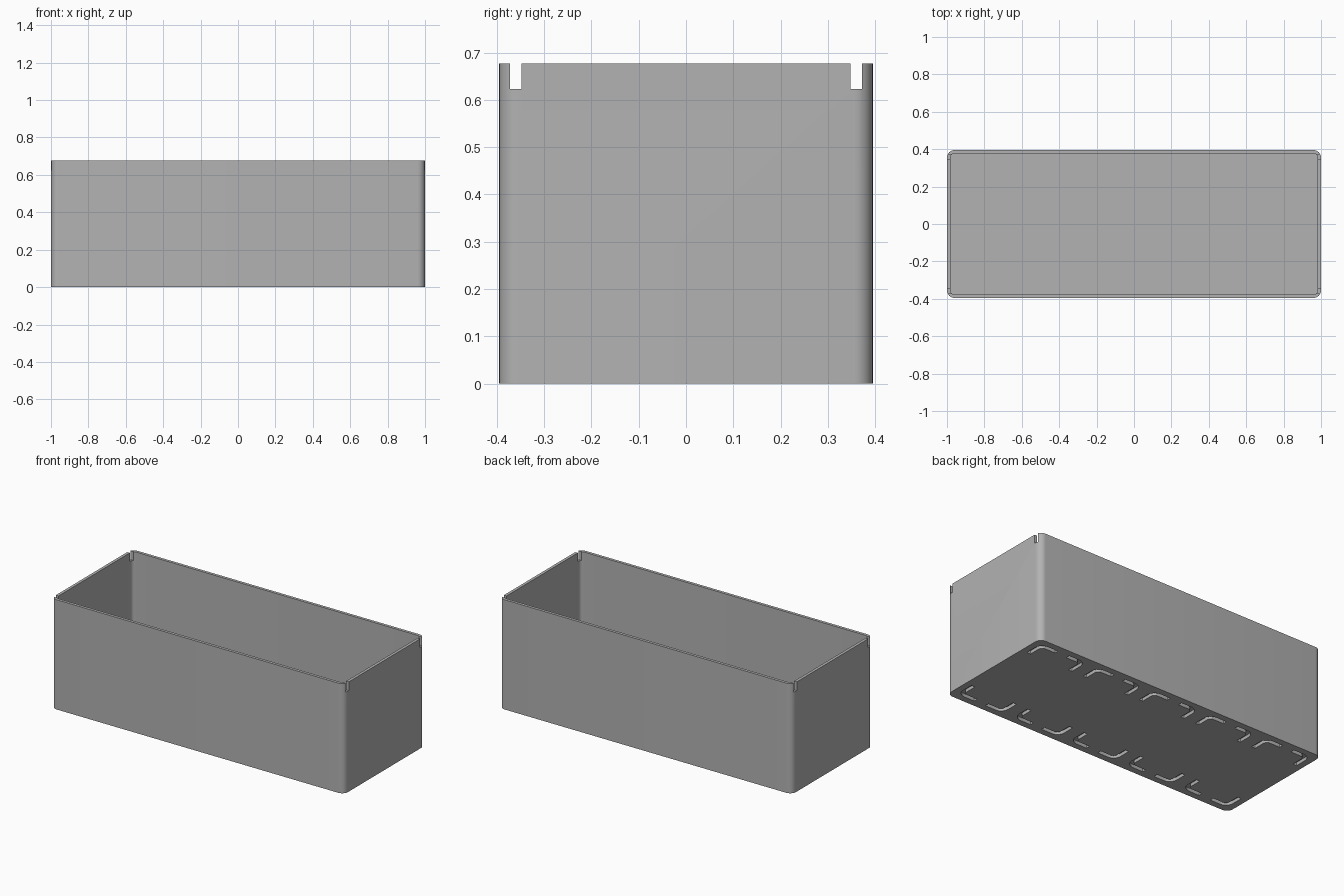
import bpy, bmesh, math
from mathutils import Vector

if "Cube" in bpy.data.objects:
    bpy.data.objects.remove(bpy.data.objects["Cube"], do_unlink=True)

HALF_X, HALF_Y, HEIGHT = 1.0, 0.395, 0.677
WALL, FLOOR, RADIUS = 0.018, 0.03, 0.04
GROOVE_W, GROOVE_D = 0.025, 0.02

grey = bpy.data.materials.new("plain grey")
grey.use_nodes = True
colour = (0.45, 0.45, 0.45, 1)
grey.diffuse_color = colour
grey.node_tree.nodes["Principled BSDF"].inputs["Base Color"].default_value = colour


def arc(cx, cy, r, start, steps=8):
    """Quarter circle, counter-clockwise from the start angle."""
    angles = [start + math.pi / 2 * i / steps for i in range(steps + 1)]
    return [(cx + r * math.cos(a), cy + r * math.sin(a)) for a in angles]


def rounded_rect(hx, hy, r):
    points = []
    for i, (sx, sy) in enumerate([(1, 1), (-1, 1), (-1, -1), (1, -1)]):
        points += arc(sx * (hx - r), sy * (hy - r), r, i * math.pi / 2)
    return points


def ring(bm, points, z):
    return [bm.verts.new((x, y, z)) for x, y in points]


def bridge(bm, a, b):
    for i in range(len(a)):
        j = (i + 1) % len(a)
        bm.faces.new((a[i], a[j], b[j], b[i]))


def make_object(name, bm):
    bmesh.ops.recalc_face_normals(bm, faces=bm.faces)
    mesh = bpy.data.meshes.new(name)
    bm.to_mesh(mesh)
    bm.free()
    mesh.materials.append(grey)
    obj = bpy.data.objects.new(name, mesh)
    bpy.context.collection.objects.link(obj)
    return obj


def prism(bm, points, z0, z1):
    low, high = ring(bm, points, z0), ring(bm, points, z1)
    bridge(bm, low, high)
    bm.faces.new(low)
    bm.faces.new(high)


# Open box: outer wall, rim, inner wall and floor
bm = bmesh.new()
outer = rounded_rect(HALF_X, HALF_Y, RADIUS)
inner = rounded_rect(HALF_X - WALL, HALF_Y - WALL, RADIUS - WALL)
rings = [ring(bm, outer, 0), ring(bm, outer, HEIGHT),
         ring(bm, inner, HEIGHT), ring(bm, inner, FLOOR)]
for a, b in zip(rings, rings[1:]):
    bridge(bm, a, b)
bm.faces.new(rings[0])
bm.faces.new(rings[-1])
box = make_object("open_box", bm)

# Cutter for the rim notches at both ends of the short walls
bm = bmesh.new()
for sx in (-1, 1):
    for sy in (-1, 1):
        corners = [(sx * x, sy * y) for x, y in
                   [(0.95, 0.348), (1.05, 0.348), (1.05, 0.372), (0.95, 0.372)]]
        prism(bm, corners, 0.623, HEIGHT + 0.05)
notches = make_object("notch_cutter", bm)

# Cutter for the rounded corner grooves under five equal bays
cell_x, cell_y, arm, bend = 0.16, 0.355, 0.12, 0.05
outline = ([(cell_x, cell_y - arm)] + arc(cell_x - bend, cell_y - bend, bend, 0)
           + [(cell_x - arm, cell_y), (cell_x - arm, cell_y - GROOVE_W)]
           + arc(cell_x - bend, cell_y - bend, bend - GROOVE_W, 0)[::-1]
           + [(cell_x - GROOVE_W, cell_y - arm)])
bm = bmesh.new()
for bay in range(-2, 3):
    for sx in (-1, 1):
        for sy in (-1, 1):
            prism(bm, [(bay * 0.4 + sx * x, sy * y) for x, y in outline],
                  -0.05, GROOVE_D)
grooves = make_object("groove_cutter", bm)

# Cut the box, then remove the cutters
bpy.context.view_layer.objects.active = box
for cutter in (notches, grooves):
    mod = box.modifiers.new(cutter.name, "BOOLEAN")
    mod.operation = "DIFFERENCE"
    mod.solver = "EXACT"
    mod.object = cutter
    bpy.ops.object.modifier_apply(modifier=mod.name)
    bpy.data.objects.remove(cutter, do_unlink=True)

# Smooth the rounded corners and keep the rims crisp
bpy.ops.object.select_all(action="DESELECT")
box.select_set(True)
bpy.ops.object.shade_smooth_by_angle(angle=math.radians(30))
